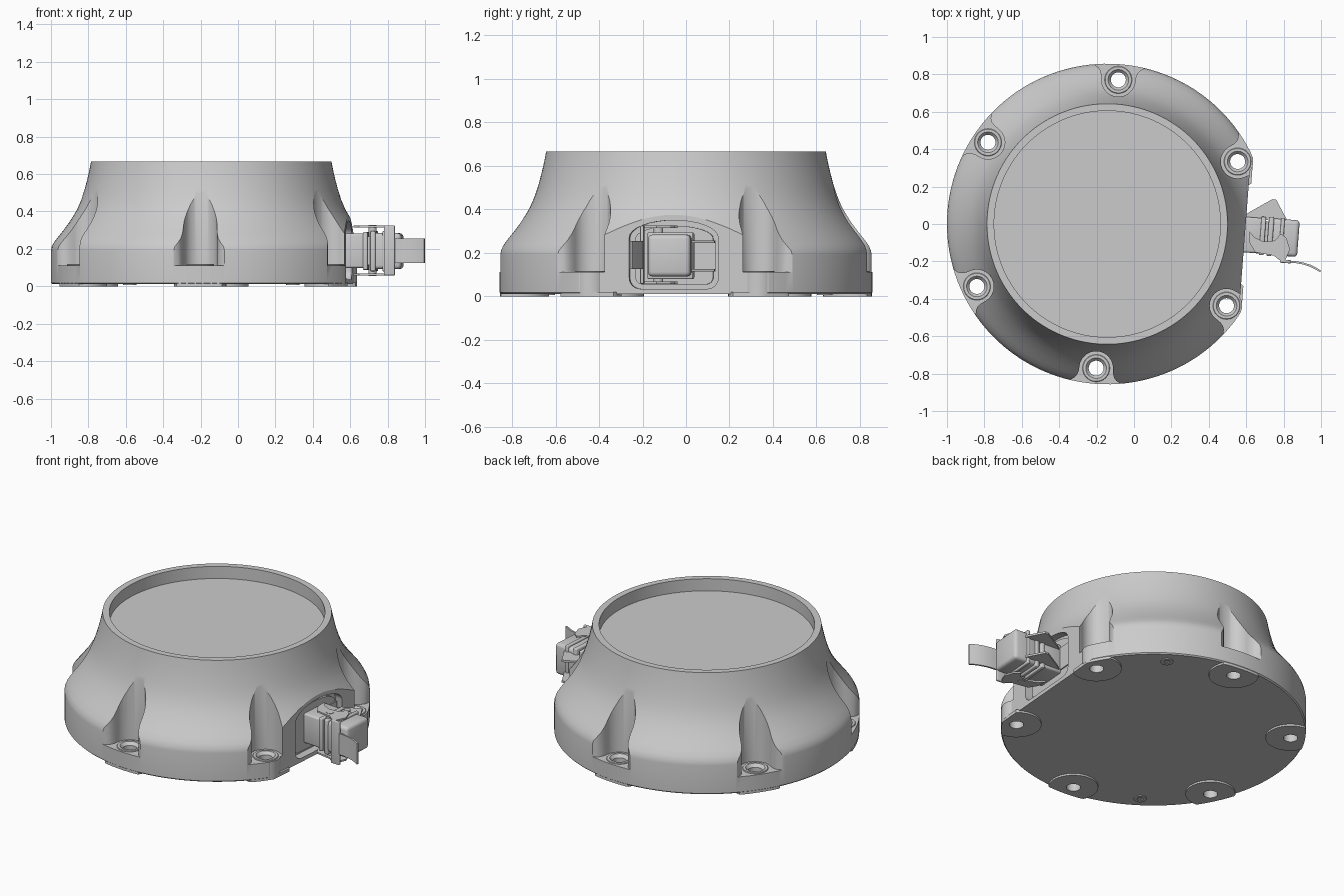
import bpy, bmesh, math
from mathutils import Matrix, Vector

if "Cube" in bpy.data.objects:
    bpy.data.objects.remove(bpy.data.objects["Cube"])

# Local frame: origin on the housing axis, +x points out through the connector
FRAME = Matrix.Translation((-0.143, 0, 0)) @ Matrix.Rotation(math.radians(-4.4), 4, 'Z')
SIDE = Matrix(((0, 0, 1, 0), (1, 0, 0, 0), (0, 1, 0, 0), (0, 0, 0, 1)))  # (t, z, s) -> (s, t, z)
R, BOLT_R, FLAT = 0.857, 0.773, 0.738
BOLTS = [math.radians(30 + 60 * k) for k in range(6)]
parts = []


def add_prism(bm, pts, z0, z1, m=Matrix()):
    lo = [bm.verts.new(m @ Vector((x, y, z0))) for x, y in pts]
    hi = [bm.verts.new(m @ Vector((x, y, z1))) for x, y in pts]
    n = len(pts)
    bm.faces.new(lo[::-1])
    bm.faces.new(hi)
    for i in range(n):
        j = (i + 1) % n
        bm.faces.new((lo[i], lo[j], hi[j], hi[i]))


def add_lathe(bm, prof, seg, m=Matrix()):
    rings = []
    for r, z in prof:
        rings.append([bm.verts.new(m @ Vector((r * math.cos(2 * math.pi * i / seg),
                                               r * math.sin(2 * math.pi * i / seg), z)))
                      for i in range(seg)])
    for a, b in zip(rings, rings[1:]):
        for i in range(seg):
            j = (i + 1) % seg
            bm.faces.new((a[i], a[j], b[j], b[i]))
    bm.faces.new(rings[0][::-1])
    bm.faces.new(rings[-1])


def make(name, build, part=True):
    bm = bmesh.new()
    build(bm)
    bmesh.ops.recalc_face_normals(bm, faces=bm.faces)
    me = bpy.data.meshes.new(name)
    bm.to_mesh(me)
    bm.free()
    ob = bpy.data.objects.new(name, me)
    bpy.context.collection.objects.link(ob)
    if part:
        parts.append(ob)
    else:
        ob.hide_render = True
    return ob


def apply_mod(ob, kind, **settings):
    mod = ob.modifiers.new(kind, kind)
    for k, v in settings.items():
        setattr(mod, k, v)
    bpy.context.view_layer.objects.active = ob
    bpy.ops.object.modifier_apply(modifier=mod.name)


def boolean(ob, op, cutter):
    apply_mod(ob, 'BOOLEAN', operation=op, object=cutter, solver='EXACT')


def prism(name, pts, z0, z1, m=Matrix(), part=True):
    return make(name, lambda bm: add_prism(bm, pts, z0, z1, m), part)


def box(name, s, t, z, bevel=0.0):
    ob = prism(name, [(s[0], t[0]), (s[1], t[0]), (s[1], t[1]), (s[0], t[1])], *z)
    if bevel:
        apply_mod(ob, 'BEVEL', width=bevel, segments=3)
    return ob


def at_bolt(a):
    return Matrix.Rotation(a, 4, 'Z') @ Matrix.Translation((BOLT_R, 0, 0))


def at_bolts(name, add, part, angles=BOLTS):
    def build(bm):
        for a in angles:
            add(bm, at_bolt(a))
    return make(name, build, part)


def arc(cx, cy, r, a0, a1, n):
    return [(cx + r * math.cos(math.radians(a0 + (a1 - a0) * i / n)),
             cy + r * math.sin(math.radians(a0 + (a1 - a0) * i / n))) for i in range(n + 1)]


# Housing: flared bell with a recessed top
profile = [(0.85, 0.011), (R, 0.018), (R, 0.19), (0.853, 0.212), (0.84, 0.237), (0.817, 0.267),
           (0.789, 0.302), (0.763, 0.337), (0.74, 0.372), (0.716, 0.413), (0.695, 0.463),
           (0.678, 0.515), (0.663, 0.572), (0.651, 0.625), (0.643, 0.667),
           (0.605, 0.667), (0.605, 0.592)]
body = make("housing", lambda bm: add_lathe(bm, profile, 128))

# Flat side for the connector, then rounded lugs on its two bolts
boolean(body, 'DIFFERENCE', prism("flat_cutter", [(FLAT, -0.7), (1.2, -0.7), (1.2, 0.7), (FLAT, 0.7)],
                                  -0.2, 0.9, part=False))
boolean(body, 'UNION', at_bolts("lugs", lambda bm, m: add_lathe(bm, [(0.083, 0.013), (0.083, 0.15)], 48, m),
                                False, (BOLTS[0], BOLTS[5])))

# Bolt pockets: round inside, flaring out at the rim
flare = [(0.022, 0.092), (0.045, 0.1), (0.06, 0.113), (0.072, 0.135), (0.085, 0.17), (0.2, 0.2)]
pocket = flare[::-1] + arc(0, 0, 0.09, 90, 270, 28) + [(u, -v) for u, v in flare]
boolean(body, 'DIFFERENCE', at_bolts("pockets", lambda bm, m: add_prism(bm, pocket, 0.112, 0.8, m), False))

# Arched connector recess
def arched(w, z0, z1, rise, c):
    top = [(w * math.cos(math.pi * i / 16), z1 + rise * math.sin(math.pi * i / 16)) for i in range(17)]
    return arc(-w + c, z0 + c, c, 180, 270, 6) + arc(w - c, z0 + c, c, 270, 360, 6) + top


boolean(body, 'DIFFERENCE', prism("recess", arched(0.205, 0.035, 0.27, 0.08, 0.05), 0.69, 0.9, SIDE, False))

# Feet under the bolts, clipped to the footprint
def add_foot(bm, m):
    pts = []
    for x, y in arc(0, 0, 0.14, 0, 352.5, 47):
        p = m @ Vector((x, y, 0))
        p *= min(1, 0.855 / p.length)
        pts.append((min(p.x, 0.751), p.y))
    add_prism(bm, pts, 0, 0.02)


feet = at_bolts("feet", add_foot, True)
bosses = at_bolts("bolt_bosses", lambda bm, m: add_lathe(bm, [(0.073, 0.1), (0.073, 0.115), (0.07, 0.118)], 40, m), True)

# Through holes with a chamfered mouth
hole = [(0.04, -0.1), (0.04, 0.1), (0.056, 0.119), (0.056, 0.16)]
holes = at_bolts("bolt_holes", lambda bm, m: add_lathe(bm, hole, 32, m), False)
for ob in (body, feet, bosses):
    boolean(ob, 'DIFFERENCE', holes)

# Two small screws in the underside
at_bolts("bottom_screws", lambda bm, m: add_lathe(
    bm, [(0.036, 0.02), (0.036, 0.006), (0.018, 0.006), (0.012, 0.014)], 24, m),
    True, (math.radians(60), math.radians(240)))

# Connector flange and socket
prism("connector_flange", arched(0.18, 0.055, 0.265, 0.06, 0.035), 0.68, 0.708, SIDE)
box("socket", (0.70, 0.84), (-0.095, 0.095), (0.098, 0.282), 0.012)
box("socket_neck", (0.83, 0.87), (-0.08, 0.08), (0.115, 0.265))
box("socket_rib", (0.82, 0.845), (-0.103, 0.103), (0.088, 0.29), 0.006)

# Plug body, collar and lid
box("plug", (0.86, 1.025), (-0.098, 0.098), (0.092, 0.284), 0.02)
box("plug_collar", (0.86, 0.888), (-0.105, 0.105), (0.08, 0.295), 0.008)
box("plug_rib", (0.925, 0.945), (-0.105, 0.105), (0.08, 0.295), 0.006)

# Hinge bracket plates on one side, locking lever plates above and below
bracket = [(0.70, 0.08), (0.75, 0.12), (0.87, 0.2), (0.89, 0.2), (0.96, 0.09)]
for i, z in enumerate((0.115, 0.245)):
    prism(f"hinge_plate_{i + 1}", bracket, z, z + 0.012)
box("hinge_web", (0.70, 0.715), (0.09, 0.19), (0.115, 0.257))
hook = [(0.76, 0.02), (0.79, -0.01), (0.84, -0.03), (0.9, -0.02), (0.93, 0.02), (0.96, 0.0), (0.985, -0.06),
        (0.96, -0.13), (0.93, -0.12), (0.9, -0.1), (0.8, -0.09), (0.765, -0.04)]
for i, z in enumerate((0.058, 0.315)):
    prism(f"lever_plate_{i + 1}", hook, z, z + 0.01)
make("lever_pivot", lambda bm: add_lathe(bm, [(0.022, 0.056), (0.022, 0.327)], 24,
                                         Matrix.Translation((0.87, -0.06, 0))))
box("lever_bar", (0.935, 0.995), (-0.135, -0.118), (0.058, 0.325), 0.005)

# Curved lever tail
tail = [(0.95, -0.122), (1.02, -0.121), (1.06, -0.125), (1.1, -0.134), (1.13, -0.146), (1.158, -0.16)]
prism("lever_tail", tail + [(x - 0.003, y - 0.01) for x, y in tail[::-1]], 0.125, 0.255)

# Remove helpers, place everything and smooth
for ob in list(bpy.data.objects):
    if ob not in parts:
        bpy.data.objects.remove(ob)
bpy.ops.object.select_all(action='DESELECT')
for ob in parts:
    ob.data.transform(FRAME)
    ob.select_set(True)
bpy.context.view_layer.objects.active = body
bpy.ops.object.shade_smooth_by_angle(angle=math.radians(30))
